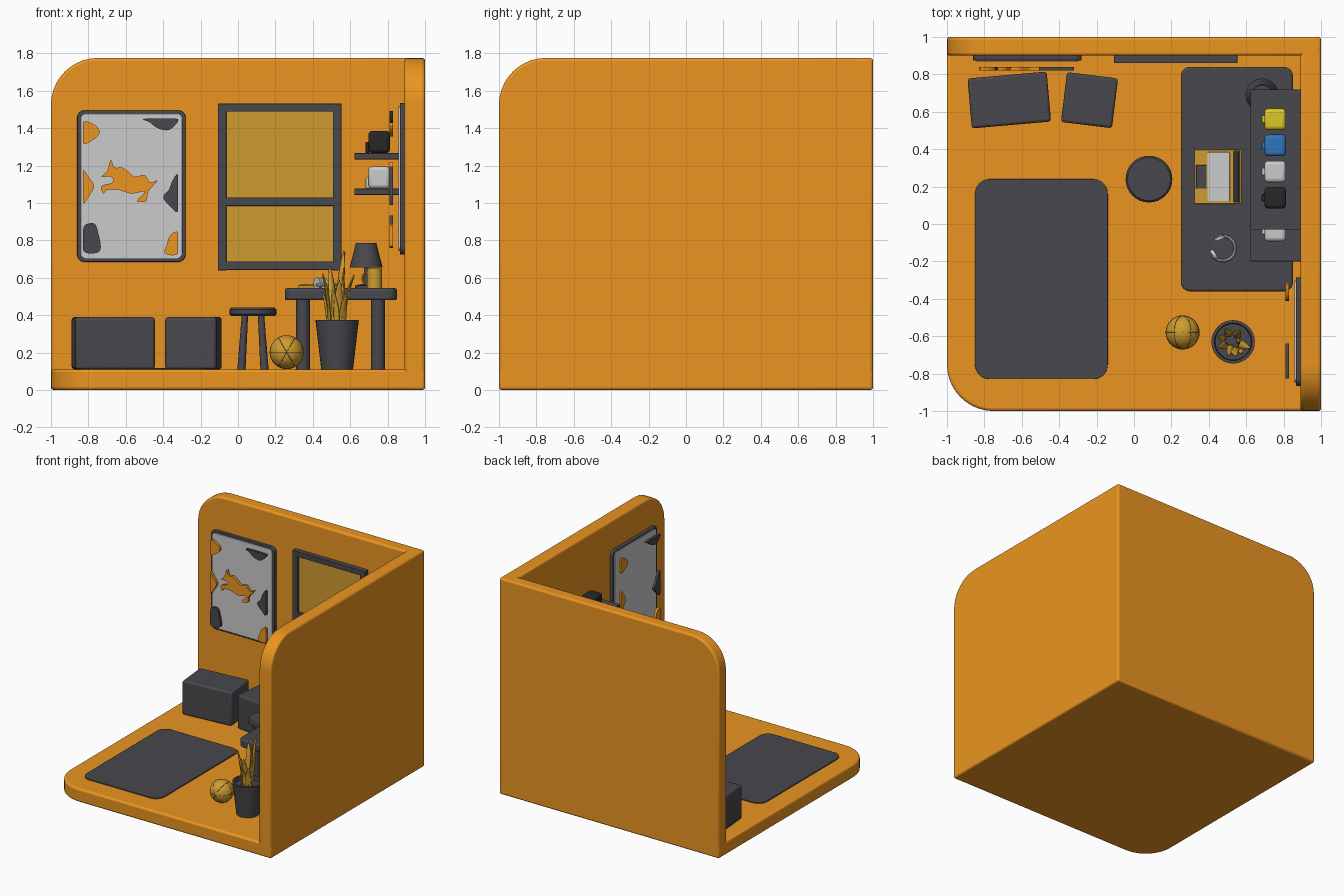
import bpy, bmesh, math
from mathutils import Vector, Matrix

if "Cube" in bpy.data.objects:
    bpy.data.objects.remove(bpy.data.objects["Cube"])

def mat(name, r, g, b):
    m = bpy.data.materials.new(name)
    m.diffuse_color = (r, g, b, 1)
    m.use_nodes = True
    m.node_tree.nodes["Principled BSDF"].inputs["Base Color"].default_value = m.diffuse_color
    return m

ORANGE = mat("orange", 0.83, 0.30, 0.015)
AMBER = mat("amber", 0.62, 0.33, 0.03)
DARK = mat("dark_grey", 0.065, 0.065, 0.075)
BLACK = mat("black", 0.02, 0.02, 0.02)
LIGHT = mat("light_grey", 0.55, 0.55, 0.55)
BLUE = mat("blue", 0.03, 0.18, 0.5)
YELLOW = mat("yellow", 0.7, 0.58, 0.02)

def finish(bm, name, m, bevel=0, seg=3):
    bmesh.ops.recalc_face_normals(bm, faces=bm.faces)
    me = bpy.data.meshes.new(name)
    bm.to_mesh(me)
    bm.free()
    o = bpy.data.objects.new(name, me)
    bpy.context.collection.objects.link(o)
    me.materials.append(m)
    if bevel:
        b = o.modifiers.new("bevel", 'BEVEL')
        b.width, b.segments, b.limit_method = bevel, seg, 'ANGLE'
        b.angle_limit = math.radians(40)
    bpy.ops.object.select_all(action='DESELECT')
    o.select_set(True)
    bpy.context.view_layer.objects.active = o
    bpy.ops.object.shade_smooth_by_angle(angle=math.radians(35))
    return o

def box(name, c, s, m, bevel=0.0, rot=(0, 0, 0)):
    bm = bmesh.new()
    bmesh.ops.create_cube(bm, size=1)
    bmesh.ops.scale(bm, vec=s, verts=bm.verts)
    o = finish(bm, name, m, bevel)
    o.location, o.rotation_euler = c, [math.radians(a) for a in rot]
    return o

def rrect(u0, u1, v0, v1, radii):
    """Rounded rectangle; radii for corners u0v0, u1v0, u1v1, u0v1."""
    pts = []
    for i, (u, v, su, sv) in enumerate([(u0, v0, 1, 1), (u1, v0, -1, 1), (u1, v1, -1, -1), (u0, v1, 1, -1)]):
        r = radii[i]
        n = 10 if r else 0
        for k in range(n + 1):
            a = math.radians(180 + 90 * i + 90 * k / max(n, 1))
            pts.append((u + su * r + r * math.cos(a), v + sv * r + r * math.sin(a)) if r else (u, v))
    return pts

def smooth_loop(p, n=5):
    """Closed Catmull-Rom loop through a few points."""
    out, N = [], len(p)
    for i in range(N):
        a, b, c, d = (Vector(p[(i + k) % N]) for k in (-1, 0, 1, 2))
        for k in range(n):
            t = k / n
            out.append(tuple(0.5 * (2 * b + (c - a) * t + (2 * a - 5 * b + 4 * c - d) * t * t
                                    + (3 * b - a - 3 * c + d) * t ** 3)))
    return out

def plate(name, pts, axis, lo, hi, m, bevel=0):
    """Outline extruded along an axis from lo to hi."""
    put = {'x': lambda u, v, h: (h, u, v), 'y': lambda u, v, h: (u, h, v), 'z': lambda u, v, h: (u, v, h)}[axis]
    bm = bmesh.new()
    f = bm.faces.new([bm.verts.new(put(u, v, lo)) for u, v in pts])
    r = bmesh.ops.extrude_face_region(bm, geom=[f])
    vs = [g for g in r["geom"] if isinstance(g, bmesh.types.BMVert)]
    bmesh.ops.translate(bm, verts=vs, vec=put(0, 0, hi - lo))
    return finish(bm, name, m, bevel)

def lathe(name, prof, c, m, seg=32):
    bm = bmesh.new()
    vs = [bm.verts.new((r, 0, z)) for r, z in prof]
    es = [bm.edges.new(e) for e in zip(vs, vs[1:])]
    bmesh.ops.spin(bm, geom=vs + es, axis=(0, 0, 1), cent=(0, 0, 0), angle=2 * math.pi, steps=seg)
    bmesh.ops.remove_doubles(bm, verts=bm.verts, dist=1e-5)
    o = finish(bm, name, m)
    o.location = c
    return o

def rod(name, p, q, r1, r2, m, seg=24):
    d = Vector(q) - Vector(p)
    o = lathe(name, [(0, 0), (r1, 0), (r2, d.length), (0, d.length)], p, m, seg)
    o.rotation_euler = d.to_track_quat('Z', 'Y').to_euler()
    return o

def tube(name, pts, r, m, closed=False, seg=8):
    """Round tube along points."""
    bm, N, rings = bmesh.new(), len(pts), []
    for i, p in enumerate(pts):
        a = pts[(i - 1) % N] if closed or i else p
        b = pts[(i + 1) % N] if closed or i < N - 1 else p
        q = (Vector(b) - Vector(a)).to_track_quat('Z', 'Y')
        rings.append([bm.verts.new(Vector(p) + q @ Vector((r * math.cos(k * math.tau / seg), r * math.sin(k * math.tau / seg), 0)))
                      for k in range(seg)])
    pairs = list(zip(rings, rings[1:])) + ([(rings[-1], rings[0])] if closed else [])
    for A, B in pairs:
        # rings may be twisted, so join at the nearest vertex
        s = min(range(seg), key=lambda j: (A[0].co - B[j].co).length)
        for k in range(seg):
            bm.faces.new((A[k], A[(k + 1) % seg], B[(k + 1 + s) % seg], B[(k + s) % seg]))
    if not closed:
        bm.faces.new(rings[0])
        bm.faces.new(rings[-1])
    return finish(bm, name, m)

# Room shell: floor and two walls, each with one big rounded corner
plate("floor", rrect(-1, 1, -1, 1, (0.25, 0, 0, 0)), 'z', 0, 0.11, ORANGE, 0.015)
plate("back_wall", rrect(-1, 1, 0, 1.775, (0, 0, 0, 0.25)), 'y', 0.9, 1, ORANGE, 0.015)
plate("right_wall", rrect(-1, 1, 0, 1.775, (0, 0, 0, 0.25)), 'x', 0.89, 1, ORANGE, 0.015)

# Rug and two storage boxes
plate("rug", rrect(-0.85, -0.14, -0.83, 0.24, [0.08] * 4), 'z', 0.105, 0.118, DARK, 0.004)
box("large_storage_box", (-0.667, 0.663, 0.25), (0.425, 0.268, 0.28), DARK, 0.015, (0, 0, 5))
box("small_storage_box", (-0.238, 0.662, 0.25), (0.275, 0.268, 0.28), DARK, 0.015, (0, 0, -7))

# Posters: frame, board and raised cut-out shapes, u and v measured from the poster centre
SHAPES = [
    ("corner_patch", ORANGE, [(-.26, .34), (-.2, .33), (-.17, .29), (-.2, .25), (-.26, .23)]),
    ("edge_patch", ORANGE, [(-.26, .08), (-.23, .05), (-.2, .0), (-.23, -.06), (-.26, -.085)]),
    ("low_patch", DARK, [(-.25, -.21), (-.2, -.2), (-.18, -.24), (-.165, -.34), (-.22, -.36), (-.26, -.34), (-.26, -.27)]),
    ("top_patch", DARK, [(.07, .36), (.245, .36), (.245, .34), (.2, .3), (.14, .31), (.1, .34)]),
    ("side_patch", DARK, [(.25, .055), (.25, -.13), (.21, -.11), (.17, -.06), (.2, -.02), (.22, .03)]),
    ("foot_patch", ORANGE, [(.25, -.25), (.25, -.36), (.18, -.36), (.19, -.31), (.21, -.26)])]
ANIMAL = [(-.16, .05), (-.13, .08), (-.11, .14), (-.09, .1), (-.05, .1), (-.02, .08), (.02, .05), (.07, .06),
          (.1, .02), (.14, .03), (.09, -.03), (.08, -.08), (.03, -.08), (.07, -.03), (.0, -.04), (-.07, -.02),
          (-.13, -.02), (-.15, -.04), (-.16, .0), (-.1, .02), (-.11, .05)]

def poster(side, axis, face, cu, cv, s):
    def rect(w, h, r):
        return rrect(cu - w, cu + w, cv - h, cv + h, [r] * 4)
    plate(side + "_poster_frame", rect(.29, .405, .04), axis, face - .025, face + .005, DARK, .005)
    plate(side + "_poster_board", rect(.272, .388, .03), axis, face - .032, face - .01, LIGHT, .003)
    for n, m, p in SHAPES:
        loop = [(cu + s * max(-.26, min(.25, u)), cv + v) for u, v in smooth_loop(p)]
        plate(f"{side}_poster_{n}", loop, axis, face - .08, face - .06, m)

poster("back", 'y', 0.9, -0.57, 1.09, 1)
poster("side", 'x', 0.89, -0.575, 1.13, -1)
plate("back_poster_animal", [(-.57 + u, 1.09 + v) for u, v in smooth_loop(ANIMAL, 4)], 'y', .82, .84, ORANGE)

# Window
for n, c, s in [("left", (-.085, 1.085), (.045, .89)), ("right", (.53, 1.085), (.045, .89)),
                ("top", (.2225, 1.51), (.66, .042)), ("bottom", (.2225, .665), (.66, .045)),
                ("middle", (.2225, 1.007), (.6, .045))]:
    box(f"window_{n}_bar", (c[0], .881, c[1]), (s[0], .042, s[1]), DARK, .002)
box("window_upper_glass", (.2225, .89, 1.26), (.6, .015, .48), AMBER)
box("window_lower_glass", (.2225, .89, .835), (.6, .015, .32), AMBER)

# Shelves with mugs
MUGS = (BLACK, LIGHT, BLUE, YELLOW)
for n, y0, y1, z, first, cols in [("upper", -.03, .72, 1.25, .14, MUGS), ("lower", -.2, .55, 1.06, -.035, (LIGHT, YELLOW, BLACK, BLUE))]:
    box(n + "_shelf", (.757, (y0 + y1) / 2, z), (.27, y1 - y0, .033), DARK, .002)
    for i, m in enumerate(cols):
        y = first + .14 * i
        box(f"{n}_shelf_block_{i}", (.755, y, z + .076), (.115, .115, .118), m, .02)
        box(f"{n}_shelf_block_tab_{i}", (.693, y, z + .047), (.02, .04, .06), m, .004)

# Desk
plate("desk_top", rrect(.25, .85, -.36, .84, [.05] * 4), 'z', .48, .545, DARK, .012)
for x in (.347, .748):
    for y in (-.26, .74):
        rod("desk_leg", (x, y, .1), (x, y, .49), .037, .037, DARK)

# Desk lamp
lathe("lamp_base", [(0, .54), (.06, .54), (.06, .558), (.012, .57), (.012, .7), (0, .7)], (.685, .69, 0), DARK)
lathe("lamp_shade", [(.088, .655), (.055, .785), (.05, .785), (.08, .655), (.088, .655)], (.685, .69, 0), DARK)
lathe("lamp_cap", [(0, .775), (.05, .775)], (.685, .69, 0), DARK)

# Drinking mug on desk
lathe("mug", [(0, .545), (.04, .545), (.04, .65), (.034, .65), (.034, .56), (0, .56)], (.73, .02, 0), AMBER)
tube("mug_handle", [(.69 - .024 * math.sin(a), .02, .597 + .03 * math.cos(a)) for a in [math.pi * k / 8 for k in range(9)]], .006, AMBER)

# Laptop
box("laptop_base", (.43, .252, .553), (.215, .29, .016), AMBER, .003)
box("laptop_keyboard", (.452, .252, .564), (.12, .265, .008), LIGHT, .003)
box("laptop_trackpad", (.36, .252, .562), (.055, .125, .005), DARK, .001)
box("laptop_lid", (.556, .252, .645), (.01, .29, .19), AMBER, .003, (0, 9, 0))
box("laptop_screen", (.549, .252, .645), (.006, .27, .17), DARK, 0, (0, 9, 0))

# Headphones
arc = [(.475 + .066 * math.cos(a), -.13 + .066 * math.sin(a), .562) for a in [math.radians(-145 + 255 * k / 24) for k in range(25)]]
tube("headphone_band", arc, .008, LIGHT)
for p in (arc[0], arc[-1]):
    d = (Vector((.475, -.13, .562)) - Vector(p)).normalized() * .018
    rod("headphone_cup", (p[0], p[1], .572), (p[0] + d.x, p[1] + d.y, .572), .03, .027, LIGHT)

# Stool
lathe("stool_seat", [(0, .395), (.115, .395), (.125, .405), (.125, .43), (.115, .442), (0, .442)], (.08, .24, 0), DARK)
for sx in (-1, 1):
    for sy in (-1, 1):
        rod("stool_leg", (.08 + .062 * sx, .24 + .062 * sy, .105), (.08 + .043 * sx, .24 + .043 * sy, .4), .022, .017, DARK, 16)

# Ball with seams
bm = bmesh.new()
bmesh.ops.create_uvsphere(bm, u_segments=32, v_segments=16, radius=.09)
finish(bm, "ball", AMBER).location = (.26, -.58, .202)
ring = [math.tau * k / 32 for k in range(32)]
seams = [Matrix.Rotation(math.radians(a), 3, 'Y') for a in (0, 60, 120)] + [Matrix.Rotation(math.radians(90), 3, 'X')]
for R in seams:
    tube("ball_seam", [Vector((.26, -.58, .202)) + R @ Vector((.0895 * math.cos(a), .0895 * math.sin(a), 0)) for a in ring], .0015, DARK, True, 6)

# Potted plant
lathe("plant_pot", [(0, .11), (.085, .11), (.116, .375), (.1, .375), (.096, .34), (0, .34)], (.53, -.63, 0), DARK)

def leaf(ang, base, lean, h, w):
    bm, rows, n = bmesh.new(), [], 8
    d, s = Vector((math.cos(ang), math.sin(ang), 0)), Vector((-math.sin(ang), math.cos(ang), 0))
    for i in range(n + 1):
        t = i / n
        k = w * (.55 + 1.5 * t) * (1 - t) ** .8 + .001
        c = Vector((.53, -.63, .335 + h * t)) + d * (base + lean * t * t)
        rows.append([bm.verts.new(c + s * k * j + d * .012 * abs(j) * (1 - t)) for j in (-1, 0, 1)])
    for A, B in zip(rows, rows[1:]):
        for j in (0, 1):
            bm.faces.new((A[j], A[j + 1], B[j + 1], B[j]))
    finish(bm, "plant_leaf", AMBER).modifiers.new("thick", 'SOLIDIFY').thickness = .006

for deg, base, lean, h, w in [(60, .02, .05, .41, .03), (-20, .03, .07, .28, .028), (200, .03, .05, .29, .028),
                              (120, .03, .05, .33, .028), (-80, .03, .05, .25, .03), (250, .02, .06, .2, .026),
                              (10, .02, .02, .32, .026), (160, .04, .04, .19, .026), (-50, .04, .04, .18, .026)]:
    leaf(math.radians(deg), base, lean, h, w)
